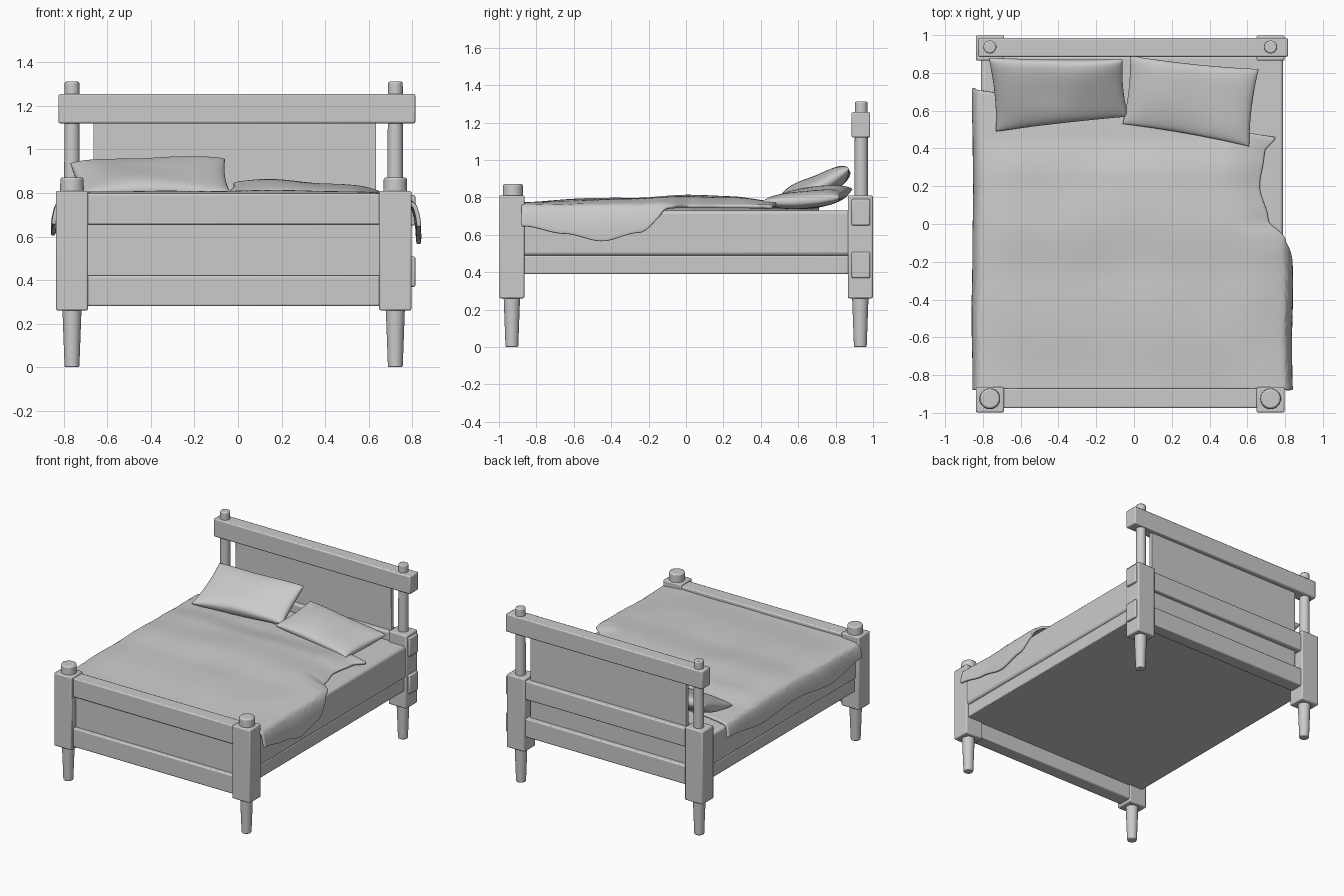
import bpy, bmesh, math
from mathutils import Vector, noise

if "Cube" in bpy.data.objects:
    bpy.data.objects.remove(bpy.data.objects["Cube"])

CX = -0.02          # centre line of the wooden frame
PX = 0.743          # post offset from the centre line


def finish(ob, bevel=0.0, segs=2, angle=40):
    if bevel:
        m = ob.modifiers.new("bevel", 'BEVEL')
        m.width, m.segments = bevel, segs
        m.limit_method = 'ANGLE'
    bpy.ops.object.select_all(action='DESELECT')
    ob.select_set(True)
    bpy.context.view_layer.objects.active = ob
    bpy.ops.object.shade_smooth_by_angle(angle=math.radians(angle))
    return ob


def new_object(name, bm):
    bmesh.ops.recalc_face_normals(bm, faces=bm.faces)
    me = bpy.data.meshes.new(name)
    bm.to_mesh(me)
    bm.free()
    ob = bpy.data.objects.new(name, me)
    bpy.context.collection.objects.link(ob)
    return ob


def box(name, x0, x1, y0, y1, z0, z1, bevel=0.008, segs=2):
    bm = bmesh.new()
    bmesh.ops.create_cube(bm, size=1)
    for v in bm.verts:
        v.co = ((x0 + x1) / 2 + v.co.x * (x1 - x0),
                (y0 + y1) / 2 + v.co.y * (y1 - y0),
                (z0 + z1) / 2 + v.co.z * (z1 - z0))
    return finish(new_object(name, bm), bevel, segs)


def rod(name, x, y, z0, z1, r0, r1, bevel=0.006):
    bm = bmesh.new()
    bmesh.ops.create_cone(bm, cap_ends=True, segments=32, radius1=r0, radius2=r1, depth=z1 - z0)
    bmesh.ops.translate(bm, verts=bm.verts, vec=(x, y, (z0 + z1) / 2))
    return finish(new_object(name, bm), bevel)


def table(pts, t):
    # smooth interpolation through (position, value) pairs
    if t <= pts[0][0]:
        return pts[0][1]
    for (a, va), (b, vb) in zip(pts, pts[1:]):
        if t <= b:
            k = (t - a) / (b - a)
            return va + (vb - va) * k * k * (3 - 2 * k)
    return pts[-1][1]


# posts, legs, caps and headboard poles
for side, sx in (("left", -1), ("right", 1)):
    x = CX + sx * PX
    for end, y in (("front", -0.931), ("back", 0.932)):
        box(f"{end}_{side}_post", x - 0.074, x + 0.074, y - 0.067, y + 0.067, 0.26, 0.81)
        rod(f"{end}_{side}_leg", x, y, 0, 0.27, 0.034, 0.044)
    rod(f"front_{side}_cap", x, -0.925, 0.80, 0.872, 0.055, 0.053, 0.01)
    rod(f"back_{side}_pole", x, 0.937, 0.80, 1.312, 0.036, 0.034, 0.008)

# footboard
box("footboard_top_rail", -0.70, 0.66, -0.975, -0.872, 0.655, 0.797)
box("footboard_panel", -0.70, 0.66, -0.945, -0.90, 0.40, 0.67, 0)
box("footboard_bottom_rail", -0.70, 0.66, -0.975, -0.872, 0.28, 0.42)

# headboard
box("headboard_panel", -0.665, 0.635, 0.92, 0.95, 0.38, 1.14, 0.003)
for name, z0, z1 in (("top", 1.12, 1.255), ("middle", 0.65, 0.79), ("bottom", 0.368, 0.508)):
    box(f"headboard_{name}_rail", -0.825, 0.815, 0.885, 0.985, z0, z1)

# bed base and mattress
box("bed_base", -0.80, 0.78, -0.89, 0.90, 0.39, 0.488, 0.006)
box("mattress", -0.81, 0.79, -0.885, 0.895, 0.488, 0.73, 0.02, 3)

# blanket: a sheet folded over the mattress edges
RIGHT = [(-0.87, 0.89), (-0.65, 0.93), (-0.45, 0.97), (-0.25, 0.925), (-0.08, 0.80),
         (0.02, 0.71), (0.2, 0.665), (0.38, 0.69), (0.46, 0.75)]
LEFT = [(-0.87, -0.90), (-0.5, -0.95), (-0.1, -0.91), (0.3, -0.94), (0.7, -0.89)]
TOP = [(-0.87, 0.765), (-0.3, 0.785), (0.0, 0.80), (0.25, 0.79), (0.48, 0.765), (0.7, 0.755)]


def blanket_point(u, v):
    y = -0.88 + v * (0.88 + 0.72 - 0.26 * u)
    s_l, s_r = table(LEFT, y), table(RIGHT, y)
    s = s_l + (s_r - s_l) * u
    n = noise.noise(Vector((s * 2.5, y * 2.5, 3.1)))
    edge = min(1.0, max(0.0, min(s + 0.86, 0.82 - s, s_r - s) / 0.22))
    z = 0.75 + (table(TOP, y) - 0.75) * math.sin(edge * math.pi / 2) + 0.012 * n * edge
    x = s
    for lim, sg in ((-0.805, -1), (0.785, 1)):
        d = (s - lim) * sg
        if d > 0:
            x = lim + sg * (0.045 * (1 - math.exp(-d / 0.035)) + 0.012 * n)
            z -= d * min(1.0, d / 0.05)
    return (x, y, z)


def sheet(bm, fn, nu, nv):
    g = [[bm.verts.new(fn(i / nu, j / nv)) for i in range(nu + 1)] for j in range(nv + 1)]
    for j in range(nv):
        for i in range(nu):
            bm.faces.new((g[j][i], g[j][i + 1], g[j + 1][i + 1], g[j + 1][i]))


bm = bmesh.new()
sheet(bm, blanket_point, 90, 60)
blanket = new_object("blanket", bm)
m = blanket.modifiers.new("thickness", 'SOLIDIFY')
m.thickness, m.offset = 0.02, 0
finish(blanket, 0.006, 2, 60)


# pillows: two bulging sheets welded along the seam
def pillow(name, corners, half, curve, seed):
    fl, fr, br, bl = (Vector(c) for c in corners)
    up = (fr - fl).cross(bl - fl).normalized()

    def side(sg):
        def fn(u, v):
            # denser rows at the seams, with slightly pulled-in edges
            a, b = -math.cos(u * math.pi), -math.cos(v * math.pi)
            pa = a * (1 - 0.035 * (1 - b * b))
            pb = b * (1 - 0.05 * (1 - a * a))
            s, t = (pa + 1) / 2, (pb + 1) / 2
            p = fl.lerp(fr, s).lerp(bl.lerp(br, s), t)
            bulge = half * ((1 - a * a) * (1 - b * b)) ** 0.36
            n = noise.noise(Vector((p.x * 4, p.y * 4, seed)))
            p = p + up * (sg * bulge * (1 + 0.25 * n))
            p.z -= curve * 4 * t * (1 - t)
            return p
        return fn

    bm = bmesh.new()
    sheet(bm, side(1), 32, 24)
    sheet(bm, side(-1), 32, 24)
    bmesh.ops.remove_doubles(bm, verts=bm.verts, dist=0.0008)
    return finish(new_object(name, bm), 0, 2, 80)


pillow("left_pillow", [(-0.73, 0.49, 0.79), (-0.03, 0.57, 0.79),
                       (-0.06, 0.87, 0.955), (-0.77, 0.88, 0.935)], 0.068, 0.015, 1.7)
pillow("right_pillow", [(-0.06, 0.53, 0.79), (0.61, 0.41, 0.775),
                        (0.66, 0.82, 0.80), (-0.02, 0.89, 0.845)], 0.055, 0.008, 5.2)
